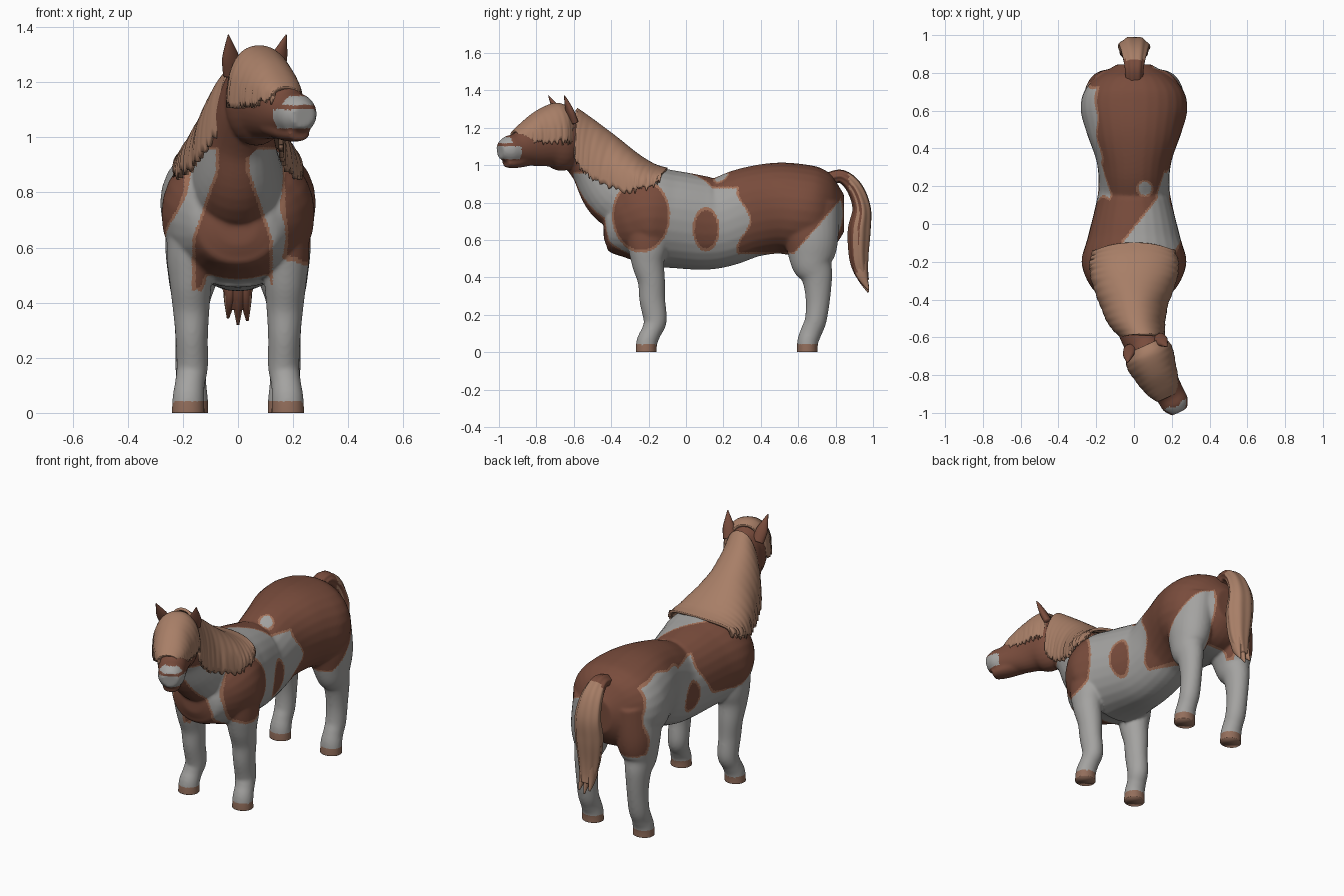
import bpy, bmesh, math, random
from mathutils import Vector

if "Cube" in bpy.data.objects:
    bpy.data.objects.remove(bpy.data.objects["Cube"])

random.seed(4)


def material(name, rgb):
    m = bpy.data.materials.new(name)
    m.diffuse_color = (*rgb, 1)
    m.use_nodes = True
    m.node_tree.nodes["Principled BSDF"].inputs["Base Color"].default_value = m.diffuse_color
    return m


BROWN = material("chestnut coat", (0.19, 0.072, 0.045))
WHITE = material("pale grey coat", (0.37, 0.365, 0.355))
EDGE = material("tan patch edge", (0.36, 0.165, 0.10))
HAIR = material("flaxen hair", (0.39, 0.21, 0.135))
HOOF = material("hoof brown", (0.29, 0.155, 0.105))


def spline(pts, steps):
    """Catmull-Rom through tuples of any length."""
    out = []
    for i in range(len(pts) - 1):
        a, b, c, d = (pts[max(0, min(len(pts) - 1, i + k))] for k in (-1, 0, 1, 2))
        for s in range(steps):
            t = s / steps
            out.append([0.5 * (2 * q + (r - p) * t + (2 * p - 5 * q + 4 * r - w) * t * t
                               + (3 * q - p - 3 * r + w) * t ** 3)
                        for p, q, r, w in zip(a, b, c, d)])
    return out + [list(pts[-1])]


def loft(bm, sections, side=(1, 0, 0), n=28, steps=7, ripple=0.0, power=1.0):
    """Closed tube through (x, y, z, side radius, other radius)."""
    secs = spline(sections, steps)
    rings = []
    for i, s in enumerate(secs):
        t = Vector(secs[min(i + 1, len(secs) - 1)][:3]) - Vector(secs[max(i - 1, 0)][:3])
        t.normalize()
        u = Vector(side)
        u = (u - t * u.dot(t)).normalized()
        v = t.cross(u)
        ring = []
        for k in range(n):
            a = 2 * math.pi * k / n
            f = 1 + ripple * math.cos(7 * a + i * 0.05)
            ca, sa = math.cos(a), math.sin(a)
            ca = math.copysign(abs(ca) ** power, ca)
            sa = math.copysign(abs(sa) ** power, sa)
            ring.append(bm.verts.new(Vector(s[:3]) + u * s[3] * f * ca + v * s[4] * f * sa))
        rings.append(ring)
    for p, q in zip(rings, rings[1:]):
        for k in range(n):
            bm.faces.new((p[k], p[(k + 1) % n], q[(k + 1) % n], q[k]))
    bm.faces.new(rings[0])
    bm.faces.new(rings[-1])


def make(name, bm, mats, fix=True):
    if fix:
        bmesh.ops.recalc_face_normals(bm, faces=bm.faces)
    for f in bm.faces:
        f.smooth = True
    me = bpy.data.meshes.new(name)
    bm.to_mesh(me)
    bm.free()
    for m in mats:
        me.materials.append(m)
    ob = bpy.data.objects.new(name, me)
    bpy.context.collection.objects.link(ob)
    return ob


HEAD_SIDE = (0.906, 0.423, 0)
bm = bmesh.new()
# torso
loft(bm, [(0, -.44, .68, .07, .07), (0, -.42, .68, .13, .12), (0, -.38, .68, .18, .165),
          (0, -.31, .695, .24, .218), (0, -.20, .72, .278, .262), (0, -.07, .71, .245, .26),
          (0, .10, .69, .203, .25), (0, .20, .697, .188, .238), (0, .33, .745, .198, .24),
          (0, .48, .77, .25, .243), (0, .60, .762, .282, .245), (0, .70, .75, .265, .235),
          (0, .78, .745, .195, .195), (0, .845, .745, .09, .10)], power=0.95)
# neck
loft(bm, [(0, -.15, .78, .20, .19), (0, -.35, .86, .165, .20), (.01, -.49, 1.02, .12, .147),
          (.035, -.60, 1.14, .10, .135), (.06, -.68, 1.19, .085, .10)])
# head and lower jaw, turned to one side
loft(bm, [(.045, -.59, 1.15, .09, .13), (.065, -.66, 1.14, .115, .17), (.10, -.74, 1.135, .108, .15),
          (.142, -.82, 1.11, .09, .12), (.19, -.90, 1.088, .077, .085), (.22, -.955, 1.083, .073, .073),
          (.24, -.995, 1.08, .045, .045)], HEAD_SIDE)
loft(bm, [(.13, -.82, 1.05, .06, .05), (.195, -.91, 1.018, .054, .034), (.224, -.965, 1.012, .042, .025)],
     HEAD_SIDE)
# four legs
for s in (-1, 1):
    front = [(.16, -.21, .76, .09, .13), (.172, -.205, .58, .087, .11), (.172, -.203, .48, .077, .088),
             (.17, -.185, .38, .067, .073), (.168, -.18, .28, .059, .069), (.166, -.165, .17, .057, .062),
             (.174, -.185, .11, .054, .054), (.18, -.21, .05, .058, .056), (.181, -.213, -.04, .061, .057)]
    hind = [(.13, .65, .78, .12, .17), (.15, .67, .60, .115, .145), (.165, .675, .48, .088, .114),
            (.17, .70, .40, .068, .083), (.17, .705, .28, .058, .065), (.17, .693, .17, .057, .058),
            (.17, .67, .11, .055, .057), (.17, .65, .05, .061, .056), (.17, .648, -.04, .063, .056)]
    for leg in (front, hind):
        loft(bm, [(s * x, *rest) for x, *rest in leg])
body = make("body", bm, [])

# fuse the parts into one smooth skin
rm = body.modifiers.new("fuse", "REMESH")
rm.mode = "VOXEL"
rm.voxel_size = 0.0078
sm = body.modifiers.new("soften", "SMOOTH")
sm.factor = 0.5
sm.iterations = 9
dg = bpy.context.evaluated_depsgraph_get()
skin = bpy.data.meshes.new_from_object(body.evaluated_get(dg))
bm = bmesh.new()
bm.from_mesh(skin)
bmesh.ops.bisect_plane(bm, geom=bm.verts[:] + bm.edges[:] + bm.faces[:], plane_co=(0, 0, 0),
                       plane_no=(0, 0, 1), clear_inner=True)
bmesh.ops.holes_fill(bm, edges=[e for e in bm.edges if e.is_boundary], sides=0)


def oval(a, b, ca, cb, ra, rb):
    return (1 - math.hypot((a - ca) / ra, (b - cb) / rb)) * min(ra, rb)


def coat(p):
    """Positive inside the brown patches."""
    x, y, z = p
    wob = 0.012 * math.sin(23 * z + 9 * y) + 0.008 * math.sin(31 * y)
    slant = (y + .08) * .618 - (x + .05) * .786
    back = min(slant, z - .88, x + .185 + wob)
    f = max(back, min(y - .72, .10 - abs(x), z - .48))
    if x > 0:
        f = max(f, oval(y, z, -.24, .73, .15, .19), oval(y, z, .107, .658, .066, .11),
                min(y - .31 - .035 * math.sin(20 * z), z - .5 - 1.15 * (y - .55), z - .53))
    else:
        f = max(f, min(oval(y, z, -.10, .82, .24, .20) + wob, max(slant, .88 - z)),
                oval(y, z, .2, .66, .06, .09), min(y - .73, z - .52) + wob)
    if y < -.25:
        w = .055 + .085 * max(0, min(1, (.88 - z) / .25))
        f = max(f, min(w - abs(x + .02), z - .45, -.27 - y), min(z - .96, -.3 - y))
    return min(f, -oval(x, y, .058, .188, .04, .04)) if z > .8 else f


def muzzle(p):
    """Pale lips and nose tip, measured along the turned head."""
    t = (p.x - .2) * .423 - (p.y + .9) * .906
    return (t > .008 and 1.033 < p.z < 1.1) or (t > .055 and 1.116 < p.z < 1.15)


# coat colours: brown, white, patch edge, hoof
for f in bm.faces:
    c = f.calc_center_median()
    if c.z < .04:
        f.material_index = 3
    elif c.y < -.6:
        f.material_index = 1 if muzzle(c) else 0
    else:
        v = coat(c)
        f.material_index = 2 if abs(v) < .0055 else (0 if v > 0 else 1)
bpy.data.objects.remove(body)
make("body", bm, [BROWN, WHITE, EDGE, HOOF], fix=False)

# ears
for name, base, tip in (("left_ear", (-.022, -.655, 1.23), (-.035, -.735, 1.372)),
                        ("right_ear", (.13, -.60, 1.23), (.175, -.65, 1.372))):
    bm = bmesh.new()
    b, t = Vector(base), Vector(tip)
    loft(bm, [(*b, .034, .022), (*b.lerp(t, .4), .033, .020), (*b.lerp(t, .75), .016, .012),
              (*t, .002, .002)], HEAD_SIDE, n=14)
    make(name, bm, [BROWN])


def drape(name, sections, side, n=40, steps=14):
    """Hair sheet hung over a crest: (x, y, crest z, hem shift y, hem z, half width)."""
    bm = bmesh.new()
    side = Vector(side)
    rows = []
    for i, (x, y, zc, dy, zb, w) in enumerate(spline(sections, steps)):
        drop = {-1: random.uniform(-.012, .025), 1: random.uniform(-.012, .025)}
        row = []
        for k in range(n + 1):
            a = math.pi * (k / n - .5)
            s, c = math.sin(a), max(0, math.cos(a))
            sg = 1 if s > 0 else -1
            wave = 1 + .007 * math.sin(i * 1.3 + 3 * s) + .006 * math.sin(i * .53 - 4 * s)
            p = Vector((x, y + dy * s * s, zb + (zc - zb) * c ** .9)) + side * w * wave * sg * abs(s) ** .9
            p.z -= drop[sg] * max(0, (abs(s) - .9) * 10)
            row.append(bm.verts.new(p))
        rows.append(row)
    for p, q in zip(rows, rows[1:]):
        for k in range(n):
            bm.faces.new((p[k], p[k + 1], q[k + 1], q[k]))
    ob = make(name, bm, [HAIR])
    so = ob.modifiers.new("thickness", "SOLIDIFY")
    so.thickness = .016
    so.offset = 0


# mane and forelock
drape("mane", [(.045, -.585, 1.30, -.01, 1.03, .112), (.015, -.50, 1.24, -.03, .955, .142),
               (0, -.38, 1.15, -.05, .895, .172), (0, -.26, 1.055, -.04, .87, .218),
               (0, -.17, 1.00, -.04, .885, .228), (0, -.10, .978, -.04, .92, .21)], (1, 0, 0))
drape("forelock", [(.06, -.645, 1.31, 0, 1.14, .095), (.08, -.70, 1.325, 0, 1.13, .124),
                   (.117, -.79, 1.285, 0, 1.125, .107), (.152, -.865, 1.225, 0, 1.135, .083),
                   (.172, -.915, 1.178, 0, 1.145, .05)], HEAD_SIDE)

# tail with split tips
bm = bmesh.new()
loft(bm, [(0, .75, .92, .045, .035), (0, .83, .94, .05, .035), (0, .90, .88, .065, .042),
          (0, .94, .77, .078, .048), (0, .928, .65, .083, .06), (0, .925, .52, .068, .052),
          (0, .935, .44, .052, .040), (0, .955, .38, .034, .024)], n=56, ripple=.05)
for x, z in ((-.036, .345), (0, .32), (.034, .335)):
    loft(bm, [(x * .6, .925, .55, .03, .045), (x * .8, .935, .43, .024, .036),
              (x, .975, z, .005, .005)], n=14)
bmesh.ops.recalc_face_normals(bm, faces=bm.faces)
for f in bm.faces:
    c = f.calc_center_median()
    f.material_index = 1 if f.normal.y < -.45 or (c.z > .86 and c.y < .87) else 0
make("tail", bm, [HAIR, BROWN])
